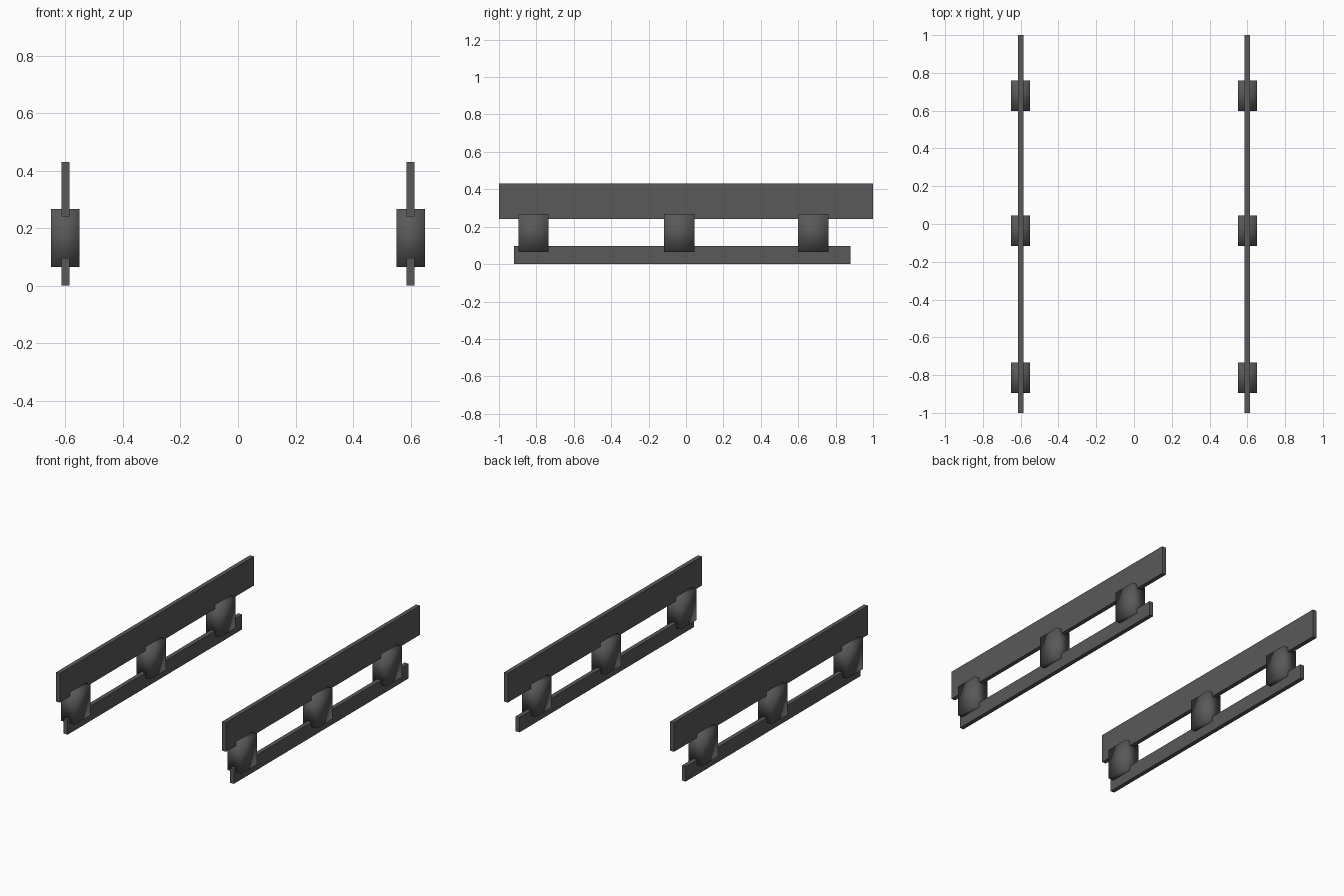
import bpy

if "Cube" in bpy.data.objects:
    bpy.data.objects.remove(bpy.data.objects["Cube"])

# Dark grey finish shared by all parts
dark = bpy.data.materials.new("dark_grey")
dark.diffuse_color = (0.1, 0.1, 0.1, 1)
dark.use_nodes = True
dark.node_tree.nodes["Principled BSDF"].inputs["Base Color"].default_value = dark.diffuse_color


def box(name, x, y, z, smooth=False):
    """Box from (min, max) ranges on each axis."""
    bpy.ops.mesh.primitive_cube_add(size=1, location=[sum(r) / 2 for r in (x, y, z)])
    ob = bpy.context.object
    ob.name = name
    ob.scale = [r[1] - r[0] for r in (x, y, z)]
    bpy.ops.object.transform_apply(location=False, rotation=False, scale=True)
    if smooth:
        bpy.ops.object.shade_smooth()
    ob.data.materials.append(dark)
    return ob


for side, cx in (("left", -0.6), ("right", 0.6)):
    thin = (cx - 0.014, cx + 0.014)
    # Tall upper rail and shorter lower runner
    box(f"upper_rail_{side}", thin, (-1.0, 1.0), (0.24, 0.43))
    box(f"lower_runner_{side}", thin, (-0.92, 0.88), (0.0, 0.097))
    # Soft-shaded spacer blocks joining rail and runner
    for place, cy in (("front", -0.815), ("middle", -0.036), ("back", 0.68)):
        box(f"spacer_block_{place}_{side}", (cx - 0.05, cx + 0.05),
            (cy - 0.081, cy + 0.081), (0.065, 0.267), smooth=True)
